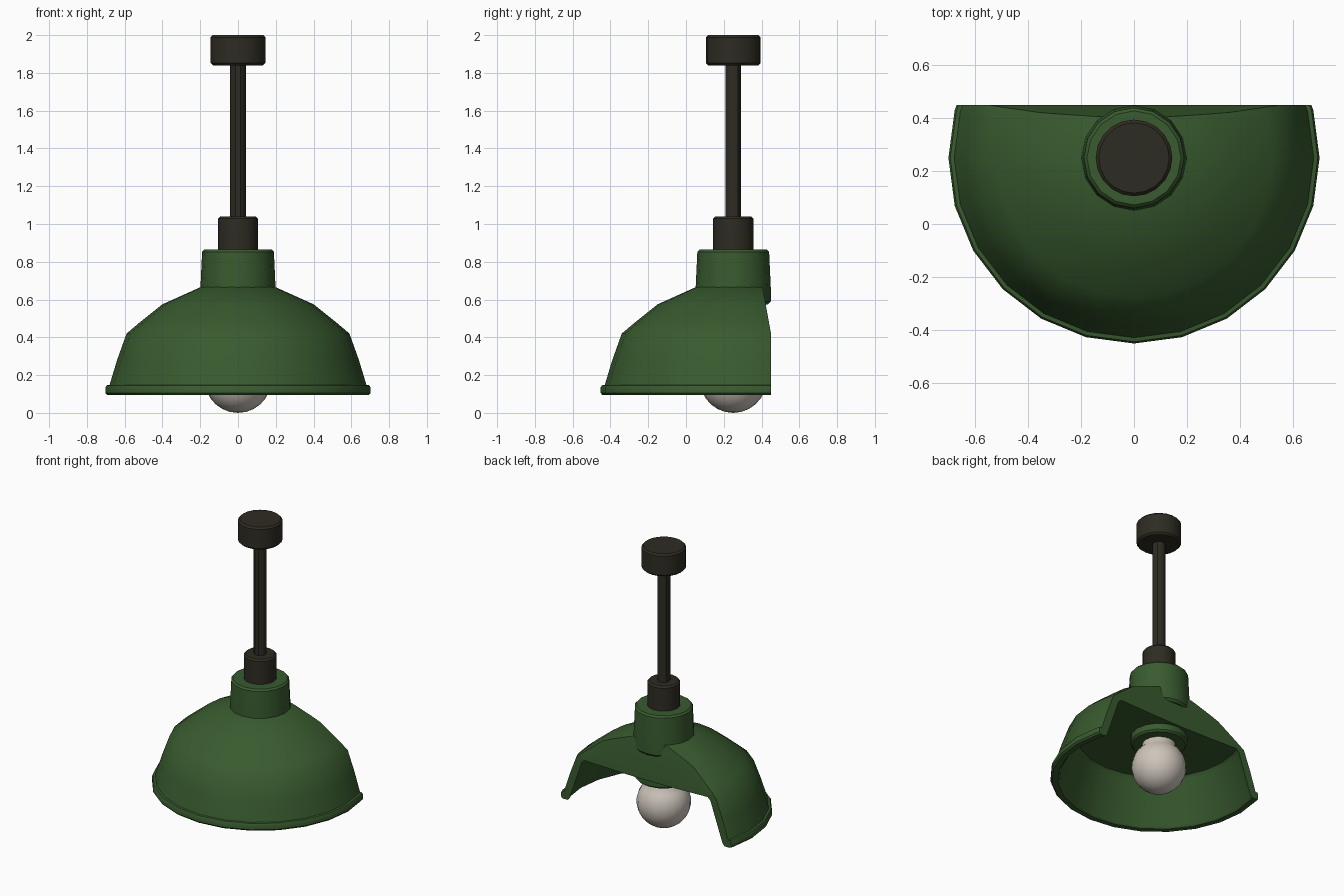
import bpy, bmesh, math
from mathutils import Vector

if "Cube" in bpy.data.objects:
    bpy.data.objects.remove(bpy.data.objects["Cube"])

AXIS_Y = 0.25  # lamp axis; the shade is cut off behind it


def material(name, rgb):
    m = bpy.data.materials.new(name)
    m.diffuse_color = (*rgb, 1)
    m.use_nodes = True
    m.node_tree.nodes["Principled BSDF"].inputs["Base Color"].default_value = m.diffuse_color
    return m


green = material("green enamel", (0.040, 0.104, 0.028))
dark = material("dark bronze", (0.027, 0.025, 0.016))
glass = material("frosted glass", (0.62, 0.56, 0.50))


def lathe(name, profile, mat, sides, cuts=(), angle=36):
    """Spin (radius, z) points, listed top to bottom, round the lamp axis."""
    bm = bmesh.new()
    rings = []
    for r, z in profile:
        if r == 0:
            rings.append([bm.verts.new((0, AXIS_Y, z))])
        else:
            rings.append([bm.verts.new((r * math.cos(t), AXIS_Y + r * math.sin(t), z))
                          for t in (2 * math.pi * i / sides for i in range(sides))])
    for a, b in zip(rings, rings[1:]):
        for i in range(sides):
            j = (i + 1) % sides
            quad = [a[i % len(a)], b[i % len(b)], b[j % len(b)], a[j % len(a)]]
            bm.faces.new(list(dict.fromkeys(quad)))
    # slice off the back with planes and cap each cut
    for point, normal in cuts:
        geom = bm.verts[:] + bm.edges[:] + bm.faces[:]
        bmesh.ops.bisect_plane(bm, geom=geom, plane_co=point, plane_no=normal,
                               clear_outer=True, dist=1e-5)
        rim = [e for e in bm.edges if e.is_boundary]
        bmesh.ops.triangle_fill(bm, edges=rim, use_beauty=True)
    bmesh.ops.recalc_face_normals(bm, faces=bm.faces[:])
    me = bpy.data.meshes.new(name)
    bm.to_mesh(me)
    bm.free()
    me.materials.append(mat)
    ob = bpy.data.objects.new(name, me)
    bpy.context.collection.objects.link(ob)
    bpy.ops.object.select_all(action='DESELECT')
    ob.select_set(True)
    bpy.context.view_layer.objects.active = ob
    bpy.ops.object.shade_smooth_by_angle(angle=math.radians(angle))
    return ob


def drum(name, r, z0, z1, mat, sides, b=0.012):
    """Solid cylinder with small chamfers."""
    return lathe(name, [(0, z1), (r - b, z1), (r, z1 - b), (r, z0 + b), (r - b, z0), (0, z0)],
                 mat, sides)


# shade: thick dome with rolled rim, open below, back cut away
back_cuts = [(Vector((0, 0.45, 0.42)), Vector((0, 1, 0))),
             (Vector((0, 0.45, 0.42)), Vector((0, 0.22, 0.04)).normalized())]
lathe("shade", [(0, 0.68), (0.20, 0.665), (0.40, 0.575), (0.525, 0.475), (0.59, 0.42),
                (0.64, 0.28), (0.68, 0.148), (0.695, 0.146), (0.702, 0.135), (0.702, 0.105),
                (0.692, 0.094), (0.655, 0.094), (0.64, 0.11), (0.55, 0.39), (0.53, 0.41),
                (0.20, 0.40), (0, 0.40)],
      green, 24, back_cuts)

# collar on top of the shade and socket ring under its ceiling
lathe("collar", [(0, 0.865), (0.178, 0.865), (0.19, 0.853), (0.199, 0.66), (0.199, 0.59),
                 (0.185, 0.575), (0, 0.575)], green, 16)
drum("socket_ring", 0.185, 0.345, 0.45, green, 16)

# hanging hardware
drum("socket_cap", 0.107, 0.80, 1.04, dark, 16)
drum("rod", 0.042, 1.0, 1.88, dark, 10, 0.004)
drum("ceiling_canopy", 0.145, 1.84, 2.0, dark, 20)

# bulb: round globe with a neck
globe = [(0.177 * math.sin(a), 0.177 + 0.177 * math.cos(a))
         for a in (math.radians(d) for d in range(40, 180, 14))]
lathe("bulb", [(0, 0.40), (0.10, 0.40)] + globe + [(0, 0)], glass, 20, angle=60)
